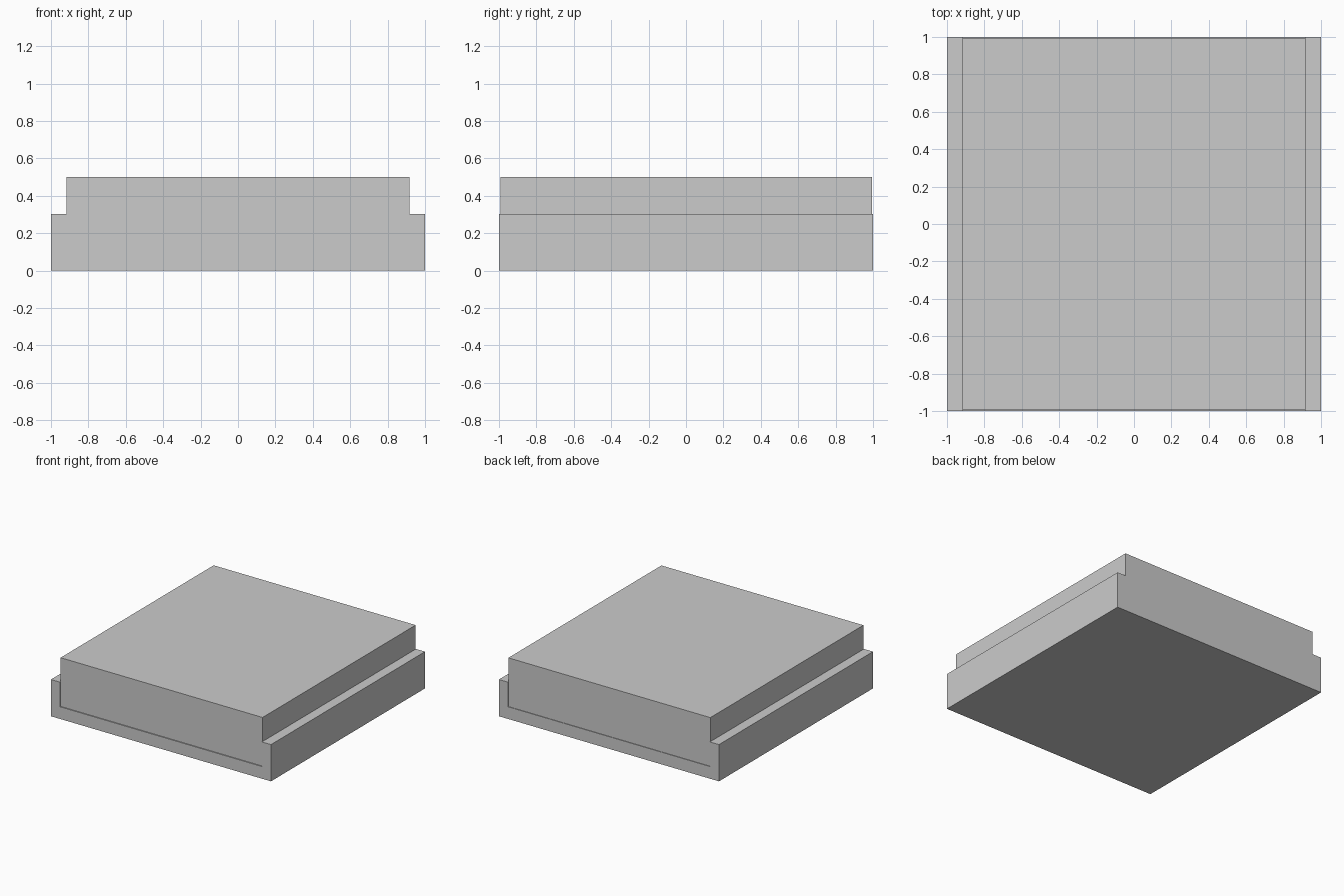
import bpy
import bmesh
from mathutils import Vector

if "Cube" in bpy.data.objects:
    bpy.data.objects.remove(bpy.data.objects["Cube"])

def mesh_object(name, bm):
    bmesh.ops.recalc_face_normals(bm, faces=bm.faces)
    me = bpy.data.meshes.new(name)
    bm.to_mesh(me)
    bm.free()
    ob = bpy.data.objects.new(name, me)
    bpy.context.collection.objects.link(ob)
    return ob

def extrude_profile(name, points, y0, y1):
    """Extrude an x-z profile along y."""
    bm = bmesh.new()
    face = bm.faces.new([bm.verts.new((x, y0, z)) for x, z in points])
    ext = bmesh.ops.extrude_face_region(bm, geom=[face])
    verts = [g for g in ext["geom"] if isinstance(g, bmesh.types.BMVert)]
    bmesh.ops.translate(bm, verts=verts, vec=Vector((0, y1 - y0, 0)))
    return mesh_object(name, bm)

HALF, INNER, FLOOR, RIM, TOP = 1.0, 0.918, 0.10, 0.302, 0.5

# U-shaped channel tray: floor with a low wall on each side, open front and back
right = [(HALF, 0), (HALF, RIM), (INNER, RIM), (INNER, FLOOR)]
left = [(-x, z) for x, z in reversed(right)]
extrude_profile("tray", right + left, -HALF, HALF)

# Slab seated in the channel, set back slightly from the open ends
slab = [(-INNER, FLOOR), (INNER, FLOOR), (INNER, TOP), (-INNER, TOP)]
extrude_profile("slab", slab, -0.992, 0.995)
